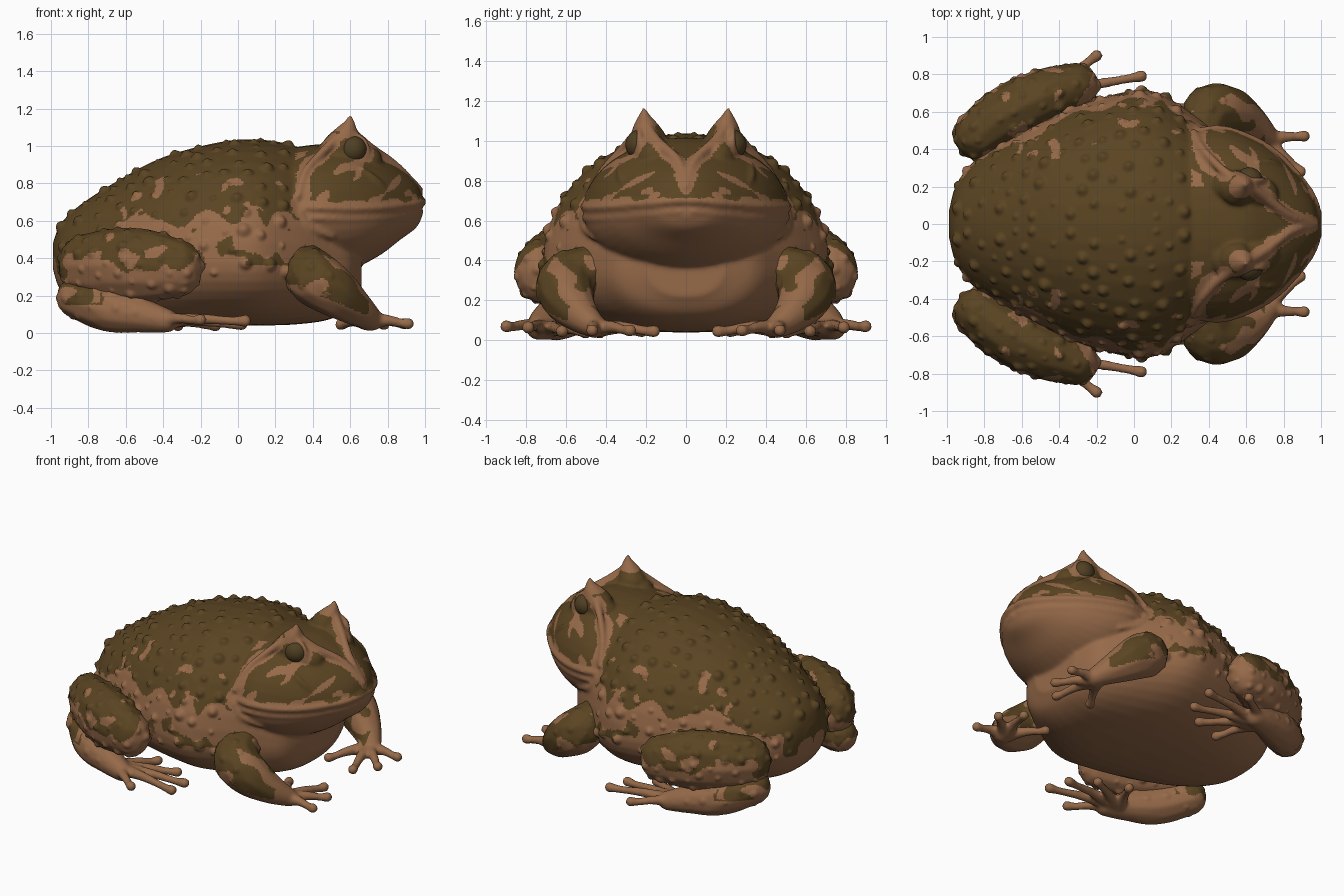
import bpy, bmesh, math, random
from mathutils import Vector, Matrix, noise, kdtree

random.seed(4)
if "Cube" in bpy.data.objects:
    bpy.data.objects.remove(bpy.data.objects["Cube"])


def material(name, colour):
    m = bpy.data.materials.new(name)
    m.use_nodes = True
    m.diffuse_color = (*colour, 1)
    m.node_tree.nodes["Principled BSDF"].inputs["Base Color"].default_value = (*colour, 1)
    return m


TAN = material("tan skin", (0.305, 0.143, 0.066))
OLIVE = material("olive skin", (0.103, 0.058, 0.016))
EYE = material("eye olive", (0.08, 0.05, 0.017))


def spline(points, steps=8):
    """Catmull-Rom through tuples of any length."""
    pts = [Vector(p) for p in points]
    pts = [2 * pts[0] - pts[1]] + pts + [2 * pts[-1] - pts[-2]]
    out = []
    for a, b, c, d in zip(pts, pts[1:], pts[2:], pts[3:]):
        for i in range(steps):
            t = i / steps
            out.append(0.5 * (2 * b + (c - a) * t + (2 * a - 5 * b + 4 * c - d) * t * t
                              + (3 * b - a - 3 * c + d) * t ** 3))
    return out + [pts[-2]]


def loft(bm, stations, sides=40, belly=1.0):
    """Closed hull from stations: x, half width, bottom, top, height of widest point."""
    rings = []
    for x, w, lo, hi, mid in spline(stations):
        ring = []
        for i in range(sides):
            a = math.tau * i / sides
            s, c = math.sin(a), math.cos(a)
            if s < 0:
                c = math.copysign(abs(c) ** belly, c)
            ring.append(bm.verts.new((x, w * c, mid + (hi - mid if s > 0 else mid - lo) * s)))
        rings.append(ring)
    faces = [bm.faces.new(rings[0][::-1]), bm.faces.new(rings[-1])]
    for r, q in zip(rings, rings[1:]):
        for i in range(sides):
            j = (i + 1) % sides
            faces.append(bm.faces.new((r[i], r[j], q[j], q[i])))
    bmesh.ops.recalc_face_normals(bm, faces=faces)


def limb(bm, points, squash=1.0, steps=10):
    """Round-ended limb along points x, y, z, radius."""
    for x, y, z, r in spline(points, steps):
        bmesh.ops.create_icosphere(bm, subdivisions=2, radius=max(r, 0.008),
                                   matrix=Matrix.Translation((x, y, z)) @ Matrix.Diagonal((1, 1, squash, 1)))


def digit(bm, root, tip):
    """Toe with a rounded pad."""
    a, b = Vector(root), Vector(tip)
    mid = a.lerp(b, 0.5) + Vector((0, 0, 0.012))
    limb(bm, [(*a, 0.05), (*mid, 0.032), (*a.lerp(b, 0.85), 0.026), (*b, 0.034)], steps=8)


def add_warts(mesh, allowed, spacing, radius, height):
    """Raise round bumps of mixed size, mirrored over y, where allowed."""
    verts = list(mesh.vertices)
    random.shuffle(verts)
    chosen = []
    for v in verts:
        if allowed(v.co) and all((v.co - c).length_squared > spacing ** 2 for c, s in chosen):
            chosen.append((v.co.copy(), random.uniform(0.5, 1.2)))
    tree = kdtree.KDTree(len(chosen))
    for i, (c, s) in enumerate(chosen):
        tree.insert(c, i)
    tree.balance()
    moves = []
    for v in mesh.vertices:
        c, i, d = tree.find((v.co.x, abs(v.co.y), v.co.z))
        f = max(0, 1 - (d / (radius * chosen[i][1])) ** 2)
        moves.append(v.normal * (height * chosen[i][1] * f ** 1.5))
    for v, m in zip(mesh.vertices, moves):
        v.co += m


def organic(name, bm, is_olive, warts, smooth=6, voxel=0.012):
    """Fuse the pieces into one skin, add warts and colour by rule."""
    raw = bpy.data.meshes.new(name)
    bm.to_mesh(raw)
    bm.free()
    ob = bpy.data.objects.new(name, raw)
    bpy.context.collection.objects.link(ob)
    mod = ob.modifiers.new("fuse", "REMESH")
    mod.mode, mod.voxel_size = "VOXEL", voxel
    soft = ob.modifiers.new("soften", "SMOOTH")
    soft.iterations, soft.factor = smooth, 0.5
    mesh = bpy.data.meshes.new_from_object(ob.evaluated_get(bpy.context.evaluated_depsgraph_get()))
    ob.modifiers.clear()
    ob.data = mesh
    mesh.name = name
    add_warts(mesh, *warts)
    mesh.materials.clear()
    mesh.materials.append(TAN)
    mesh.materials.append(OLIVE)
    for f in mesh.polygons:
        c = f.center
        f.material_index = int(is_olive(Vector((c.x, abs(c.y), c.z)), f.normal))
        f.use_smooth = True
    return ob


def mirror(ob, name):
    """Copy to the other side of the body."""
    mesh = ob.data.copy()
    mesh.transform(Matrix.Diagonal((1, -1, 1, 1)))
    mesh.flip_normals()
    mesh.name = name
    bpy.context.collection.objects.link(bpy.data.objects.new(name, mesh))


def blot(p, scale, shift=0.0):
    return noise.noise(p * scale + Vector((shift, shift, shift)))


# Trunk and skull
bm = bmesh.new()
loft(bm, [(-0.99, 0.07, 0.34, 0.48, 0.42), (-0.95, 0.21, 0.23, 0.58, 0.4), (-0.85, 0.34, 0.13, 0.68, 0.38),
          (-0.65, 0.47, 0.06, 0.81, 0.38), (-0.4, 0.6, 0.04, 0.94, 0.38), (-0.1, 0.695, 0.04, 1.02, 0.38),
          (0.1, 0.71, 0.04, 1.035, 0.38), (0.3, 0.6, 0.045, 1.0, 0.38), (0.48, 0.46, 0.07, 0.9, 0.36),
          (0.6, 0.35, 0.13, 0.75, 0.35), (0.66, 0.2, 0.22, 0.6, 0.38)], belly=0.8)
skull = [(0.15, 0.44, 0.4, 0.94, 0.65), (0.3, 0.49, 0.34, 0.99, 0.65), (0.45, 0.515, 0.33, 1.01, 0.65),
         (0.6, 0.475, 0.34, 1.01, 0.645), (0.75, 0.39, 0.41, 0.95, 0.65), (0.87, 0.27, 0.5, 0.88, 0.66),
         (0.95, 0.16, 0.56, 0.81, 0.67), (0.985, 0.06, 0.62, 0.75, 0.68)]
loft(bm, skull)

# Brow ridges, cheek folds, horns, eye sockets and lips
ridge_points = []
for s in (1, -1):
    brow = [(0.59, 0.21 * s, 1.09, 0.03), (0.69, 0.15 * s, 1.0, 0.03),
            (0.84, 0.04 * s, 0.895, 0.026), (0.97, 0, 0.765, 0.022)]
    fold = [(0.53, 0.24 * s, 1.04, 0.03), (0.44, 0.32 * s, 0.955, 0.024),
            (0.36, 0.41 * s, 0.86, 0.02), (0.32, 0.49 * s, 0.73, 0.02)]
    horn = [(0.55, 0.19 * s, 0.99, 0.1), (0.575, 0.2 * s, 1.05, 0.07),
            (0.595, 0.208 * s, 1.11, 0.034), (0.6, 0.21 * s, 1.155, 0.012)]
    socket = [(0.5, 0.2 * s, 0.95, 0.09), (0.6, 0.19 * s, 0.955, 0.095), (0.69, 0.16 * s, 0.92, 0.085)]
    lid = [(0.615 + 0.077 * math.cos(a), 0.235 * s, 0.98 + 0.077 * math.sin(a), 0.016)
           for a in [math.tau * k / 12 for k in range(13)]]
    cheek = [(0.66, 0.33 * s, 0.88, 0.012), (0.74, 0.33 * s, 0.82, 0.016), (0.8, 0.3 * s, 0.76, 0.012)]
    jowl = [(0.33, 0.5 * s, 0.64, 0.03), (0.37, 0.5 * s, 0.57, 0.03), (0.5, 0.46 * s, 0.52, 0.02)]
    for path in (brow, fold, horn, socket, cheek, jowl):
        limb(bm, path)
    limb(bm, lid, steps=3)
    if s > 0:
        ridge_points = spline(brow) + spline(fold) + spline(lid, 2)
    limb(bm, [(x, (w - 0.006) * s, mid + 0.02, 0.022) for x, w, lo, hi, mid in skull[1:]]
         + [(0.98, 0, 0.7, 0.022)])
    limb(bm, [(x - 0.015, (w - 0.012) * s, mid - 0.035, 0.02) for x, w, lo, hi, mid in skull[1:]]
         + [(0.967, 0, 0.645, 0.02)])
ridges = kdtree.KDTree(len(ridge_points))
for i, p in enumerate(ridge_points):
    ridges.insert(p[:3], i)
ridges.balance()


def head_olive(p):
    if p.z < 0.705 + 0.02 * blot(p, 12) or p.z > 1.08 or ridges.find(p[:3])[2] < 0.042 + 0.02 * blot(p, 14):
        return False
    if p.y < 0.2 and p.z > 0.86:
        return True
    streak = Vector(((p.x + p.z) * 5, p.y * 4, (p.z - p.x) * 13))
    return noise.noise(streak) > -0.22 + max(0, 0.68 - p.x) * 0.8


def body_olive(p, n):
    if p.x > 0.31 and p.z > 0.62:
        return head_olive(p)
    edge = 0.6 + 0.14 * blot(p, 6) + max(0, p.x - 0.15) * 0.9 - max(0, -0.7 - p.x) * 0.9
    if p.z > edge:
        return not (p.z < 0.85 and p.y > 0.35 and blot(p, 13, 5) > 0.36)
    return p.z > 0.36 and p.x < 0.45 and p.y > 0.3 and blot(p, 12, 9) > 0.29


organic("body", bm, body_olive,
        (lambda c: c.y > 0.03 and c.z > 0.32 and -0.95 < c.x < 0.27, 0.095, 0.038, 0.024), smooth=5, voxel=0.0115)

# Eyes
for side, s in (("left", 1), ("right", -1)):
    bpy.ops.mesh.primitive_uv_sphere_add(segments=32, ring_count=20, radius=0.075,
                                         location=(0.615, 0.228 * s, 0.98))
    eye = bpy.context.object
    eye.name = side + "_eye"
    eye.data.materials.append(EYE)
    bpy.ops.object.shade_smooth()

# Front legs
bm = bmesh.new()
limb(bm, [(0.36, 0.46, 0.36, 0.12), (0.4, 0.59, 0.3, 0.15), (0.5, 0.6, 0.23, 0.14),
          (0.62, 0.54, 0.14, 0.1), (0.72, 0.46, 0.07, 0.06)])
for tip in ((0.91, 0.47, 0.05), (0.89, 0.28, 0.05), (0.78, 0.16, 0.045), (0.55, 0.22, 0.045)):
    digit(bm, (0.69, 0.46, 0.06), tip)
arm = organic("left_front_leg", bm,
              lambda p, n: p.x < 0.7 and p.z > 0.1 and n.z > -0.4 and blot(p, 8, 3) > -0.04,
              (lambda c: c.x < 0.5 and c.z > 0.2, 0.085, 0.03, 0.01))
mirror(arm, "right_front_leg")

# Hind thighs
bm = bmesh.new()
limb(bm, [(-0.83, 0.47, 0.36, 0.135), (-0.68, 0.58, 0.36, 0.16), (-0.5, 0.67, 0.36, 0.16),
          (-0.31, 0.74, 0.345, 0.125)], squash=1.25)
thigh = organic("left_thigh", bm,
                lambda p, n: p.z + 0.12 * blot(p, 7, 2) > 0.35 + max(0, p.x + 0.35) and blot(p, 9, 7) > -0.28,
                (lambda c: c.y > 0.5 or c.x < -0.8, 0.08, 0.032, 0.015))
mirror(thigh, "right_thigh")

# Hind feet
bm = bmesh.new()
limb(bm, [(-0.86, 0.48, 0.19, 0.115), (-0.7, 0.61, 0.13, 0.125), (-0.52, 0.69, 0.095, 0.095),
          (-0.38, 0.74, 0.065, 0.065)])
for tip in ((-0.2, 0.9, 0.07), (0.04, 0.79, 0.065), (0.02, 0.62, 0.045), (-0.12, 0.5, 0.04), (-0.32, 0.43, 0.04)):
    digit(bm, (-0.46, 0.7, 0.06), tip)
foot = organic("left_hind_foot", bm,
               lambda p, n: p.x < -0.72 and p.z > 0.15 and blot(p, 9, 4) > -0.05,
               (lambda c: c.x < -0.5 and c.z > 0.08, 0.09, 0.03, 0.008))
mirror(foot, "right_hind_foot")
